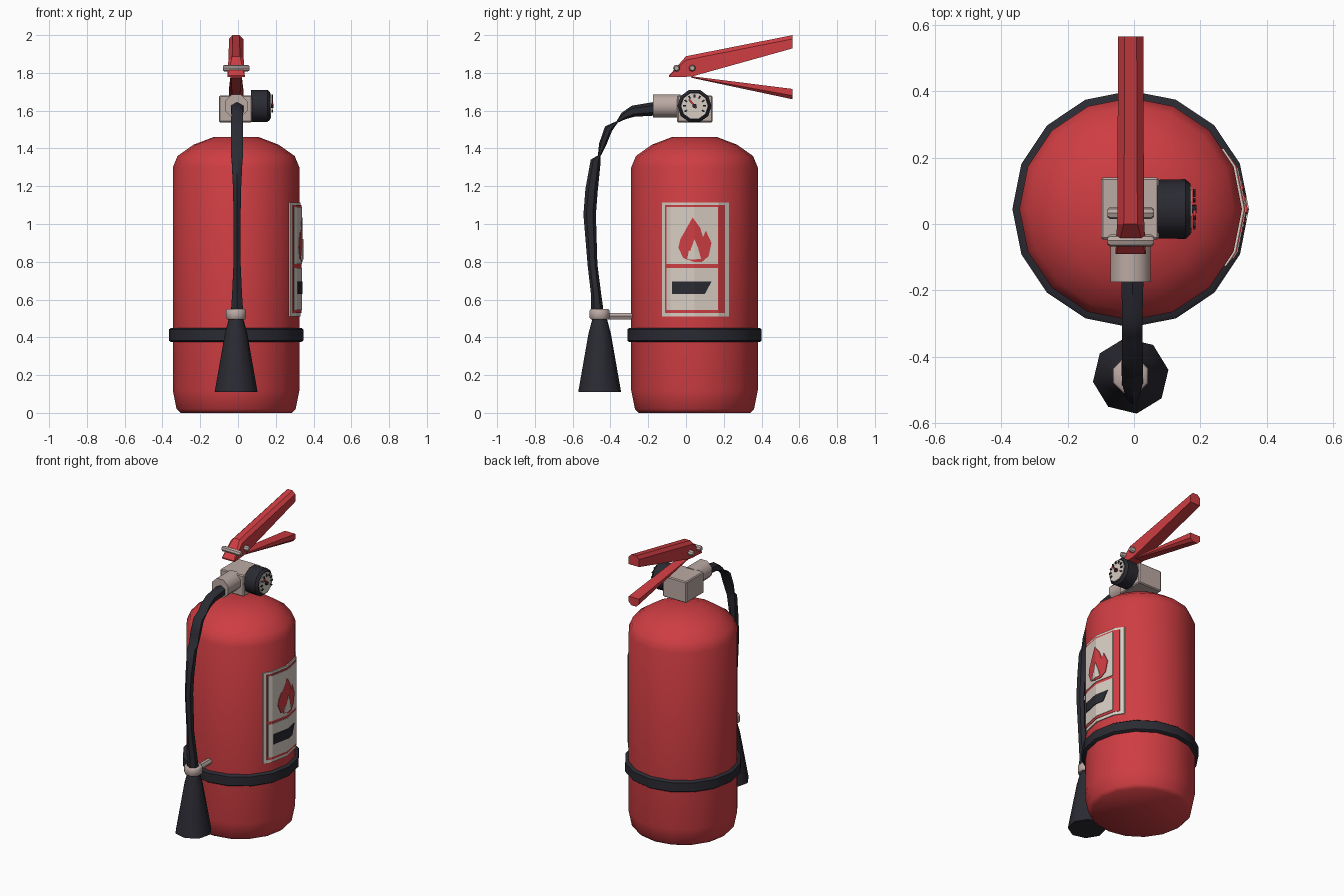
import bpy, bmesh, math
from mathutils import Vector, Matrix

old = bpy.data.objects.get("Cube")
if old:
    bpy.data.objects.remove(old)


def material(name, rgb):
    m = bpy.data.materials.new(name)
    m.use_nodes = True
    m.diffuse_color = (*rgb, 1)
    m.node_tree.nodes["Principled BSDF"].inputs["Base Color"].default_value = (*rgb, 1)
    return m


RED = material("red_paint", (0.62, 0.047, 0.055))
BLACK = material("black_rubber", (0.023, 0.023, 0.032))
METAL = material("warm_metal", (0.5, 0.4, 0.37))
CREAM = material("label_cream", (0.68, 0.61, 0.54))

CX, CY, R, SIDES = -0.01, 0.045, 0.335, 16


def finish(name, bm, mat, angle=35):
    bmesh.ops.recalc_face_normals(bm, faces=bm.faces)
    mesh = bpy.data.meshes.new(name)
    bm.to_mesh(mesh)
    bm.free()
    mesh.materials.append(mat)
    ob = bpy.data.objects.new(name, mesh)
    bpy.context.collection.objects.link(ob)
    if angle:
        bpy.ops.object.select_all(action='DESELECT')
        ob.select_set(True)
        bpy.context.view_layer.objects.active = ob
        bpy.ops.object.shade_smooth_by_angle(angle=math.radians(angle))
    return ob


def loft(name, rings, mat, angle=35):
    """Skin matching rings of points and cap both ends."""
    bm = bmesh.new()
    loops = [[bm.verts.new(p) for p in ring] for ring in rings]
    n = len(rings[0])
    for a, b in zip(loops, loops[1:]):
        for i in range(n):
            j = (i + 1) % n
            bm.faces.new((a[i], a[j], b[j], b[i]))
    bm.faces.new(loops[0])
    bm.faces.new(loops[-1])
    return finish(name, bm, mat, angle)


def lathe(name, centre, axis, profile, sides, mat, angle=35, turn=0.0):
    """Spin (radius, distance) pairs about an axis through centre."""
    axis = Vector(axis)
    u = Vector((1, 0, 0)) if abs(axis.x) < 0.5 else Vector((0, 1, 0))
    v = axis.cross(u)
    steps = [2 * math.pi * (i + turn) / sides for i in range(sides)]
    rings = [[Vector(centre) + axis * d + (u * math.cos(t) + v * math.sin(t)) * r
              for t in steps] for r, d in profile]
    return loft(name, rings, mat, angle)


def box(name, lo, hi, mat, bevel=0.0, spin=None):
    lo, hi = Vector(lo), Vector(hi)
    bm = bmesh.new()
    bmesh.ops.create_cube(bm, size=1)
    bmesh.ops.scale(bm, vec=hi - lo, verts=bm.verts)
    bmesh.ops.translate(bm, vec=(lo + hi) / 2, verts=bm.verts)
    if bevel:
        bmesh.ops.bevel(bm, geom=bm.edges[:], offset=bevel, segments=1, affect='EDGES')
    if spin:
        bmesh.ops.transform(bm, matrix=spin, verts=bm.verts)
    return finish(name, bm, mat, 0)


def tank_x(y):
    """x of the faceted tank wall on its left side."""
    step = 2 * math.pi / SIDES
    d, k = abs(y - CY), 0
    while R * math.sin((k + 1) * step) < d:
        k += 1
    y0, y1 = R * math.sin(k * step), R * math.sin((k + 1) * step)
    x0, x1 = R * math.cos(k * step), R * math.cos((k + 1) * step)
    return CX + x0 + (x1 - x0) * (d - y0) / (y1 - y0)


def decal(name, outline, lift, mat):
    """Thin plate with a (y, z) outline wrapped on the tank wall."""
    bm = bmesh.new()
    bm.faces.new([bm.verts.new((0, y, z)) for y, z in outline])
    bmesh.ops.triangulate(bm, faces=bm.faces[:])
    for k in (-1, 0, 1):
        cut = CY + R * math.sin(k * 2 * math.pi / SIDES)
        bmesh.ops.bisect_plane(bm, geom=bm.verts[:] + bm.edges[:] + bm.faces[:],
                               plane_co=(0, cut, 0), plane_no=(0, 1, 0))
    for v in bm.verts:
        v.co.x = tank_x(v.co.y) + lift
    kept = bm.faces[:]
    res = bmesh.ops.extrude_face_region(bm, geom=kept, use_keep_orig=True)
    moved = [g for g in res["geom"] if isinstance(g, bmesh.types.BMVert)]
    bmesh.ops.translate(bm, vec=(-0.007, 0, 0), verts=moved)
    return finish(name, bm, mat, 0)


def rect(y0, y1, z0, z1):
    return [(y0, z0), (y1, z0), (y1, z1), (y0, z1)]


# Tank and strap
lathe("tank", (CX, CY, 0), (0, 0, 1),
      [(0.295, 0.0), (0.315, 0.02), (R, 0.12), (R, 1.30), (0.31, 1.36), (0.225, 1.42), (0.12, 1.46)],
      SIDES, RED, 50)
lathe("strap", (CX, CY, 0), (0, 0, 1),
      [(0.345, 0.375), (0.356, 0.383), (0.356, 0.442), (0.345, 0.45)], SIDES, BLACK, 50)

# Label
decal("label_frame", rect(-0.127, 0.227, 0.51, 1.115), 0.007, CREAM)
decal("label_red_field", rect(-0.11, 0.206, 0.53, 1.1), 0.010, RED)
decal("label_upper_panel", rect(-0.104, 0.17, 0.787, 1.09), 0.013, CREAM)
decal("label_lower_panel", rect(-0.104, 0.17, 0.546, 0.768), 0.013, CREAM)
decal("label_black_bar", [(-0.075, 0.63), (0.10, 0.63), (0.135, 0.695), (-0.075, 0.695)], 0.017, BLACK)
decal("flame", [(0.04, 0.80), (-0.015, 0.82), (-0.04, 0.875), (-0.03, 0.92), (-0.01, 0.955),
                (0, 0.92), (0.02, 0.98), (0.035, 1.035), (0.075, 0.98), (0.09, 0.93),
                (0.105, 0.965), (0.135, 0.90), (0.12, 0.83), (0.085, 0.80)], 0.017, RED)
decal("flame_core", [(0.005, 0.81), (0.015, 0.86), (0.03, 0.85), (0.045, 0.92),
                     (0.065, 0.87), (0.08, 0.815)], 0.021, CREAM)

# Valve body and outlet
box("valve_body", (-0.10, -0.047, 1.538), (0.075, 0.14, 1.68), METAL, 0.006)
lathe("valve_outlet", (CX, 0, 1.625), (0, 1, 0), [(0.065, -0.175), (0.065, -0.03)], 8, METAL, 50, 0.5)

# Gauge
GY, GZ = 0.045, 1.625
lathe("gauge_housing", (0, GY, GZ), (1, 0, 0),
      [(0.088, 0.07), (0.09, 0.155), (0.076, 0.17)], 10, BLACK, 40)
lathe("gauge_dial", (0, GY, GZ), (1, 0, 0), [(0.07, 0.167), (0.07, 0.175)], 10, CREAM, 0)
for i in range(9):
    spin = (Matrix.Translation((0, GY, GZ)) @ Matrix.Rotation(math.radians(30 * i - 120), 4, 'X'))
    box(f"gauge_tick_{i}", (0.178, -0.004, 0.045), (0.185, 0.004, 0.061), BLACK, 0, spin)
needle = Matrix.Translation((0, GY, GZ)) @ Matrix.Rotation(math.radians(40), 4, 'X')
box("gauge_needle", (0.178, -0.005, -0.015), (0.186, 0.005, 0.045), RED, 0, needle)
lathe("gauge_hub", (0, GY, GZ), (1, 0, 0), [(0.012, 0.174), (0.012, 0.188)], 8, BLACK, 0)


# Levers: cross-sections with chamfered upper corners, (y, bottom, top, half width)
def lever(name, stations, flip):
    rings = []
    for y, low, high, w in stations:
        c = min(0.02, (high - low) * 0.35)
        pts = [(-w, 0), (w, 0), (w, high - low - c), (w - c, high - low),
               (c - w, high - low), (-w, high - low - c)]
        rings.append([(CX + x, y, high - h if flip else low + h) for x, h in pts])
    return loft(name, rings, RED, 25)


lever("carry_handle", [(-0.09, 1.778, 1.786, 0.046), (0.0, 1.779, 1.888, 0.041),
                       (0.035, 1.782, 1.895, 0.04), (0.565, 1.93, 2.0, 0.038)], False)
lever("squeeze_lever", [(0.03, 1.774, 1.782, 0.03), (0.565, 1.66, 1.715, 0.038)], True)
for i, y in enumerate((-0.05, 0.033)):
    lathe(f"handle_pin_{i}", (CX, y, 1.825), (1, 0, 0),
          [(0.012, -0.07), (0.018, -0.062), (0.018, 0.062), (0.012, 0.07)], 8, METAL)

# Hose: (y, z, half depth, half width), pinched at two kinks
path = [(-0.165, 1.61, 0.036, 0.035), (-0.28, 1.597, 0.03, 0.032), (-0.33, 1.572, 0.02, 0.032),
        (-0.365, 1.54, 0.005, 0.033), (-0.41, 1.505, 0.022, 0.033), (-0.442, 1.42, 0.019, 0.034),
        (-0.46, 1.36, 0.007, 0.033), (-0.478, 1.335, 0.027, 0.03), (-0.5, 1.18, 0.033, 0.022),
        (-0.51, 1.05, 0.033, 0.02), (-0.495, 0.785, 0.026, 0.02), (-0.475, 0.62, 0.027, 0.028),
        (-0.468, 0.52, 0.034, 0.035)]
rings = []
for i, (y, z, t, w) in enumerate(path):
    a, b = path[max(i - 1, 0)], path[min(i + 1, len(path) - 1)]
    way = Vector((0, b[0] - a[0], b[1] - a[1])).normalized()
    side = Vector((1, 0, 0))
    out = way.cross(side)
    rings.append([Vector((-0.005, y, z)) + side * w * math.cos(k * math.pi / 3 + 0.52) * 1.1
                  + out * t * math.sin(k * math.pi / 3 + 0.52) for k in range(6)])
loft("hose", rings, BLACK, 50)

# Discharge horn, clamp and bracket
HORN = (CX, -0.457, 0)
lathe("horn", HORN, (0, 0, 1), [(0.115, 0.11), (0.06, 0.42), (0.037, 0.505)], 8, BLACK, 50, 0.2)
lathe("hose_clamp", HORN, (0, 0, 1),
      [(0.05, 0.495), (0.057, 0.503), (0.057, 0.543), (0.05, 0.55)], 8, METAL, 50, 0.5)
lathe("clamp_bracket", (CX, 0, 0.512), (0, 1, 0), [(0.02, -0.42), (0.02, -0.27)], 6, METAL, 50)
